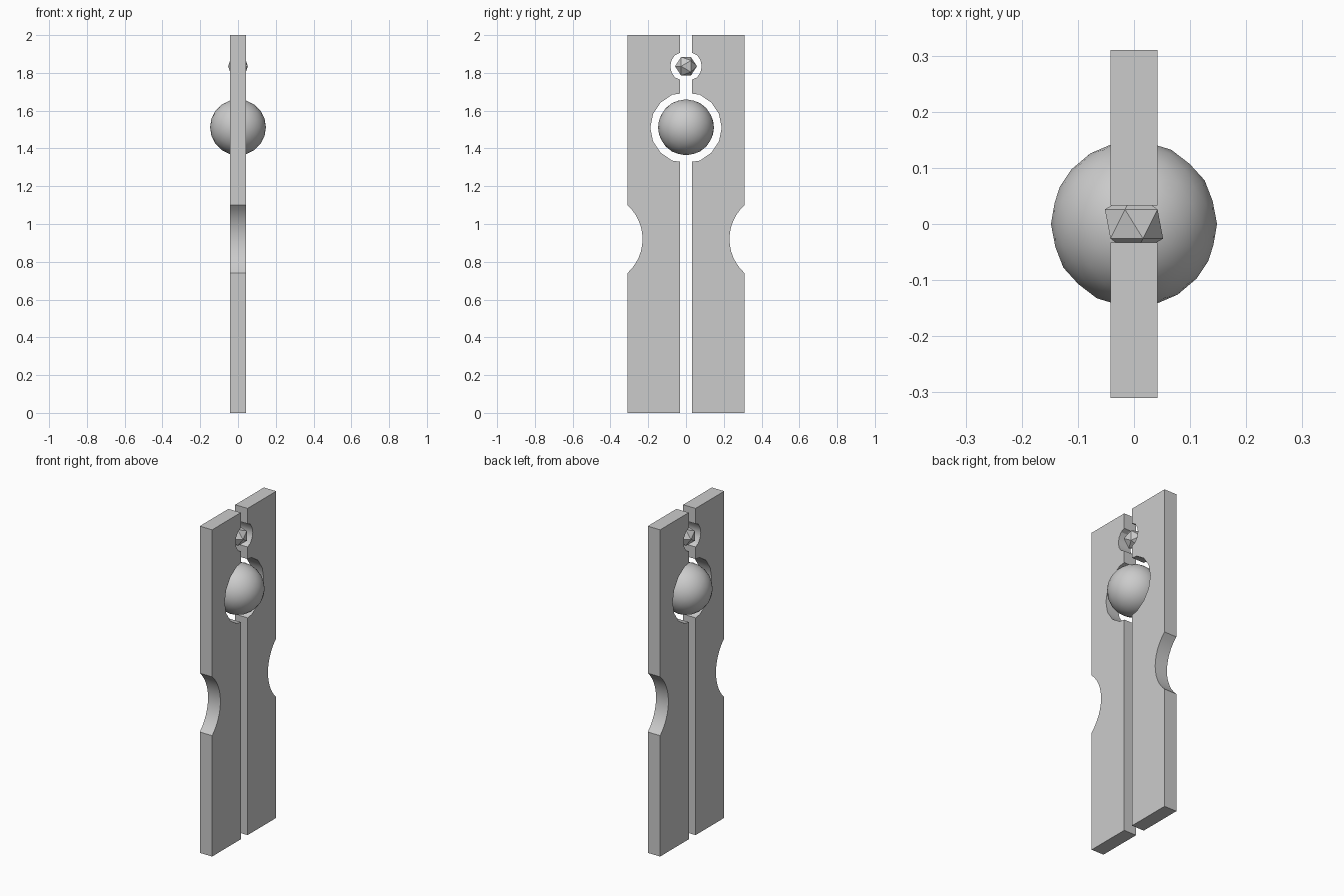
import bpy, bmesh
from math import sin, cos, pi, radians, asin

if "Cube" in bpy.data.objects:
    bpy.data.objects.remove(bpy.data.objects["Cube"])

HALF_T = 0.042          # half thickness of the panels
GAP, EDGE = 0.033, 0.31  # inner and outer panel edges


def arc(cy, cz, r, a0, a1, n):
    return [(cy + r * cos(a0 + (a1 - a0) * i / n), cz + r * sin(a0 + (a1 - a0) * i / n))
            for i in range(n + 1)]


def half_hole(cz, r, half):
    # faceted half circle opening onto the slit, from top to bottom
    mid = arc(0, cz, r, radians(67.5), radians(-67.5), 6)
    mid = [p for p in mid if p[0] > GAP]
    return [(GAP, cz + half)] + mid + [(GAP, cz - half)]


def panel(name, side):
    # outer finger notch: circle centred outside the panel
    cy, cz, r = 0.4725, 0.92, 0.2425
    a = asin(0.18 / r)
    prof = [(GAP, 0), (EDGE, 0)]
    prof += arc(cy, cz, r, pi + a, pi - a, 12)
    prof += [(EDGE, 2), (GAP, 2)]
    prof += half_hole(1.835, 0.083, 0.071)
    prof += half_hole(1.51, 0.189, 0.18)
    bm = bmesh.new()
    f = bm.faces.new([bm.verts.new((-HALF_T, side * y, z)) for y, z in prof])
    ext = bmesh.ops.extrude_face_region(bm, geom=[f])
    moved = [v for v in ext["geom"] if isinstance(v, bmesh.types.BMVert)]
    bmesh.ops.translate(bm, verts=moved, vec=(2 * HALF_T, 0, 0))
    bmesh.ops.recalc_face_normals(bm, faces=bm.faces)
    me = bpy.data.meshes.new(name)
    bm.to_mesh(me)
    bm.free()
    ob = bpy.data.objects.new(name, me)
    bpy.context.collection.objects.link(ob)
    smooth(ob)


def smooth(ob):
    bpy.ops.object.select_all(action='DESELECT')
    ob.select_set(True)
    bpy.context.view_layer.objects.active = ob
    bpy.ops.object.shade_smooth_by_angle(angle=radians(30))


def ball(name, r, z, sub):
    bpy.ops.mesh.primitive_ico_sphere_add(subdivisions=sub, radius=r, location=(0, 0, z),
                                          rotation=(pi / 2, 0, 0))
    ob = bpy.context.object
    ob.name = name
    return ob


# two mirrored panels with the slit between them
panel("panel_right", 1)
panel("panel_left", -1)

# floating orbs in the holes
smooth(ball("large_orb", 0.148, 1.512, 3))
ball("small_gem", 0.058, 1.835, 1)
